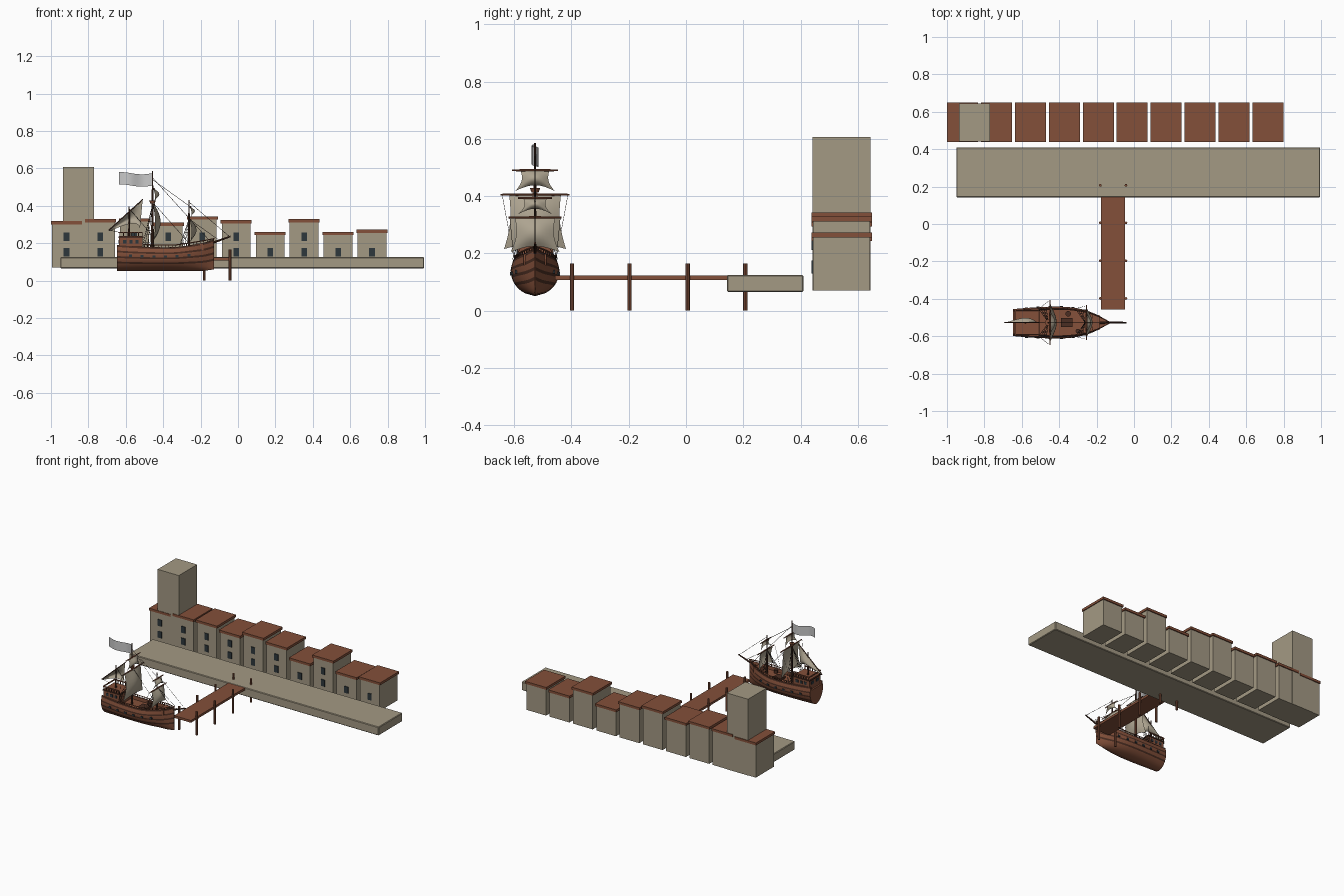
import bpy, bmesh, math
from mathutils import Vector

if "Cube" in bpy.data.objects:
    bpy.data.objects.remove(bpy.data.objects["Cube"])


def material(name, rgb):
    m = bpy.data.materials.new(name)
    m.diffuse_color = (*rgb, 1)
    m.use_nodes = True
    m.node_tree.nodes["Principled BSDF"].inputs["Base Color"].default_value = m.diffuse_color
    return m


STONE = material("stone", (0.37, 0.32, 0.23))
WOOD = material("red brown wood", (0.23, 0.08, 0.042))
DARK = material("dark wood", (0.07, 0.027, 0.016))
GLASS = material("window slate", (0.027, 0.038, 0.045))
SAIL = material("sail cloth", (0.42, 0.37, 0.28))
FLAG = material("flag cloth", (0.58, 0.58, 0.58))
ROPE = material("rope", (0.04, 0.03, 0.025))


def finish(name, bm, mats, angle=None):
    bmesh.ops.recalc_face_normals(bm, faces=bm.faces)
    me = bpy.data.meshes.new(name)
    bm.to_mesh(me)
    bm.free()
    for m in mats:
        me.materials.append(m)
    if angle:
        me.shade_smooth()
        me.set_sharp_from_angle(angle=math.radians(angle))
    ob = bpy.data.objects.new(name, me)
    bpy.context.collection.objects.link(ob)
    return ob


def box(name, x0, x1, y0, y1, z0, z1, mat, bevel=0):
    bm = bmesh.new()
    bmesh.ops.create_cube(bm, size=1)
    for v in bm.verts:
        v.co = ((x0 + x1) / 2 + v.co.x * (x1 - x0), (y0 + y1) / 2 + v.co.y * (y1 - y0),
                (z0 + z1) / 2 + v.co.z * (z1 - z0))
    if bevel:
        bmesh.ops.bevel(bm, geom=bm.edges[:], offset=bevel, segments=1, affect='EDGES')
    return finish(name, bm, [mat])


def rods(name, segments, mat, sides=8):
    """Tapered rods, each given as (start, end, start radius, end radius)."""
    bm = bmesh.new()
    for a, b, r0, r1 in segments:
        a, b = Vector(a), Vector(b)
        new = bmesh.ops.create_cone(bm, cap_ends=True, segments=sides, radius1=r0,
                                    radius2=r1, depth=(b - a).length)['verts']
        q = (b - a).to_track_quat('Z', 'Y')
        for v in new:
            v.co = q @ v.co + (a + b) / 2
    return finish(name, bm, [mat], 40)


def sheet(name, fn, mat, nu=10, nv=8):
    """Cloth surface from fn(u, v)."""
    bm = bmesh.new()
    g = [[bm.verts.new(fn(i / nu, j / nv)) for i in range(nu + 1)] for j in range(nv + 1)]
    for j in range(nv):
        for i in range(nu):
            bm.faces.new((g[j][i], g[j][i + 1], g[j + 1][i + 1], g[j + 1][i]))
    return finish(name, bm, [mat], 60)


# Quay
box("quay", -0.95, 0.995, 0.143, 0.41, 0.065, 0.125, STONE, 0.004)

# Row of houses with flat overhanging roofs and one window per floor
for i, top in enumerate((.318, .328, .332, .31, .343, .323, .26, .328, .26, .272)):
    x = -0.917 + 0.1815 * i
    box("house", x - .077, x + .077, .443, .643, .07, top - .015, STONE)
    box("house_roof", x - .083, x + .083, .438, .65, top - .017, top, WOOD)
    for z in ((.152, .235) if top > .3 else (.152,)):
        box("house_window", x - .015, x + .015, .438, .444, z - .023, z + .023, GLASS)
box("tower", -.935, -.77, .441, .645, .07, .607, STONE)

# Pier
box("pier_deck", -.177, -.047, -.457, .2, .107, .123, WOOD)
for y in (-.398, -.197, .006, .207):
    for x in (-.18, -.043):
        rods("pier_post", [((x, y, 0), (x, y, .165), .0075, .0075)], WOOD)

# Ship hull: stations along x, each a closed ring of outer skin, rim and deck
CY, STERN, BOW, KEEL = -0.527, -0.648, -0.127, 0.052


def half_width(t):
    return .072 + .013 * math.sin(math.pi * t / .9) if t < .45 else \
        .085 * max(1 - ((t - .45) / .55) ** 2.4, .02)


def sheer(t):
    return .178 + .05 * (t - .5) ** 2 + .022 * max(0, t - .6) / .4


def skin(t, u):
    """Half breadth and height of the skin, u from keel to rim."""
    full = (1 - (1 - min(u / .72, 1)) ** 2.2) ** .6
    w = half_width(t) * (.06 + .94 * full) * (1 - .5 * max(0, u - .72) ** 1.2)
    return w, KEEL + .03 * max(0, t - .85) ** 2 / .0225 * .3 + (sheer(t) - KEEL) * u


NU, NT = 14, 24
bm = bmesh.new()
rings = []
for k in range(NT + 1):
    t = k / NT
    half = [skin(t, j / NU) for j in range(NU + 1)]
    w, z = half[-1]
    half += [(w * .9, z), (w * .9, z - .024)]
    pts = half + [(-a, b) for a, b in reversed(half)]
    rings.append([bm.verts.new((STERN + (BOW - STERN) * t, CY + a, b)) for a, b in pts])
n = len(rings[0])
for a, b in zip(rings, rings[1:]):
    for j in range(n):
        f = bm.faces.new((a[j], a[(j + 1) % n], b[(j + 1) % n], b[j]))
        row = min(j, n - 2 - j)
        f.material_index = 1 if row in (4, 7, 10, 13) else 0
bm.faces.new(rings[0])
bm.faces.new(rings[-1])
finish("ship_hull", bm, [WOOD, DARK], 35)

# Gun ports, rails and rail posts on both sides
for s in (-1, 1):
    for t in (.14, .26, .38, .5, .62, .74):
        x, (w, z) = STERN + (BOW - STERN) * t, skin(t, .61)
        box("gun_port", x - .008, x + .008, CY + s * w - .004, CY + s * w + .004,
            z - .006, z + .006, GLASS)
    rail, posts = [], []
    for k in range(20):
        t, t2 = .28 + k * .036, .28 + (k + 1) * .036
        p, q = [(STERN + (BOW - STERN) * a, CY + s * skin(a, 1)[0] * .95, sheer(a)) for a in (t, t2)]
        up = Vector((0, 0, .012))
        rail.append((Vector(p) + up, Vector(q) + up, .003, .003))
        posts.append((p, Vector(p) + up, .0022, .0022))
    rods("ship_rail", rail, WOOD, 6)
    rods("rail_post", posts, DARK, 6)

# Stern cabin with raised deck, windows and rail
box("stern_cabin", -.635, -.51, CY - .062, CY + .062, .15, .232, WOOD)
box("stern_deck", -.64, -.505, CY - .067, CY + .067, .228, .235, DARK)
box("stern_deck_planks", -.635, -.51, CY - .06, CY + .06, .232, .238, WOOD)
for s in (-1, 1):
    box("cabin_rail", -.635, -.51, CY + s * .064 - .003, CY + s * .064 + .003, .254, .261, WOOD)
    for k in range(7):
        x = -.632 + k * .02
        box("cabin_rail_post", x - .002, x + .002, CY + s * .064 - .002, CY + s * .064 + .002,
            .233, .256, DARK)
    for x in (-.605, -.572, -.54):
        box("cabin_window", x - .009, x + .009, CY + s * .062 - .003, CY + s * .062 + .003,
            .198, .217, GLASS)
    box("stern_window", -.638, -.632, CY + s * .028 - .014, CY + s * .028 + .014, .198, .218, GLASS)
box("stern_rail", -.638, -.632, CY - .066, CY + .066, .254, .261, WOOD)

# Forecastle, hatch and barrels
box("bow_block", -.225, -.185, CY - .04, CY + .04, .16, .197, WOOD)
box("deck_hatch", -.39, -.33, CY - .025, CY + .025, .15, .168, DARK)
rods("barrel", [((-.352, CY + .047, .15), (-.352, CY + .047, .18), .015, .015),
                ((-.3, CY - .045, .15), (-.3, CY - .045, .18), .012, .012)], DARK, 12)

# Masts, bowsprit and yards
MX, FX, ZX = -.457, -.262, -.582
rods("main_mast", [((MX, CY, .15), (MX, CY, .585), .008, .003)], DARK)
rods("fore_mast", [((FX, CY, .15), (FX, CY, .43), .007, .003)], DARK)
rods("mizzen_mast", [((ZX, CY, .2), (ZX, CY, .395), .006, .003)], DARK)
rods("bowsprit", [((-.19, CY, .183), (-.04, CY, .236), .007, .004)], DARK)
rods("crows_nest", [((MX, CY, .412), (MX, CY, .428), .012, .018)], WOOD, 12)
for x, z, w in ((MX, .405, .12), (MX, .49, .08), (FX, .325, .093), (FX, .393, .06)):
    rods("yard", [((x + .008, CY, z), (x + .008, CY + s * w, z), .005, .003) for s in (-1, 1)], WOOD)
rods("lateen_yard", [((-.692, CY, .268), (-.508, CY, .435), .003, .003)], DARK)

# Square sails: yard x, top, foot, top half width, foot half width, belly
for x, zt, zb, wt, wb, b in ((MX, .402, .215, .09, .108, .045), (MX, .488, .418, .05, .068, .035),
                             (FX, .322, .205, .07, .085, .04), (FX, .39, .336, .04, .06, .028)):
    sheet("square_sail", lambda u, v: (
        x + .012 + b * math.sin(math.pi * (.1 + .75 * v)) * (.35 + .65 * math.sin(math.pi * u)) - .3 * b,
        CY + (2 * u - 1) * (wt + (wb - wt) * v - .012 * math.sin(math.pi * v)),
        zt + (zb - zt) * v + .02 * v * math.sin(math.pi * u)), SAIL)

# Lateen sail hung below the slanted yard, and the waving flag
A, B, C = Vector((-.69, CY, .266)), Vector((-.51, CY, .43)), Vector((-.525, CY, .268))
sheet("lateen_sail", lambda u, v: A.lerp(B, u).lerp(C, v * (.06 + .94 * u))
      + Vector((0, .025 * math.sin(math.pi * u) * math.sin(math.pi * v), 0)), SAIL)
sheet("flag", lambda u, v: (MX - .18 * u, CY + .012 * math.sin(6.5 * u),
                            .574 - .066 * v - .006 * math.sin(5 * u)), FLAG, 14, 4)

# Rigging: shrouds with rungs on both sides, then stays along the centre line
lines = []
for x, top, spread in ((MX, .405, .045), (FX, .33, .035)):
    for s in (-1, 1):
        t = (x - .02 - STERN) / (BOW - STERN)
        foot_y, foot_z = CY + s * skin(t, .9)[0], sheer(t)
        head = Vector((x, CY, top))
        feet = [Vector((x - .012 - spread * k / 3, foot_y, foot_z)) for k in range(4)]
        lines += [(f, head, .0011, .0011) for f in feet]
        lines += [(feet[0].lerp(head, h / 10), feet[3].lerp(head, h / 10), .0008, .0008)
                  for h in range(1, 9)]
for a, b in (((MX, .42), (FX, .2)), ((MX, .54), (FX, .4)), ((FX, .42), (-.045, .235)),
             ((FX, .33), (-.1, .215)), ((MX, .55), (-.14, .2)), ((ZX, .385), (MX, .24)),
             ((-.69, .27), (-.635, .258))):
    lines.append(((a[0], CY, a[1]), (b[0], CY, b[1]), .0011, .0011))
for x, z, w in ((MX, .405, .115), (FX, .325, .088)):
    for s in (-1, 1):
        lines.append(((x, CY + s * w, z), (x - .05, CY + s * .075, .19), .0009, .0009))
rods("rigging", lines, ROPE, 4)
